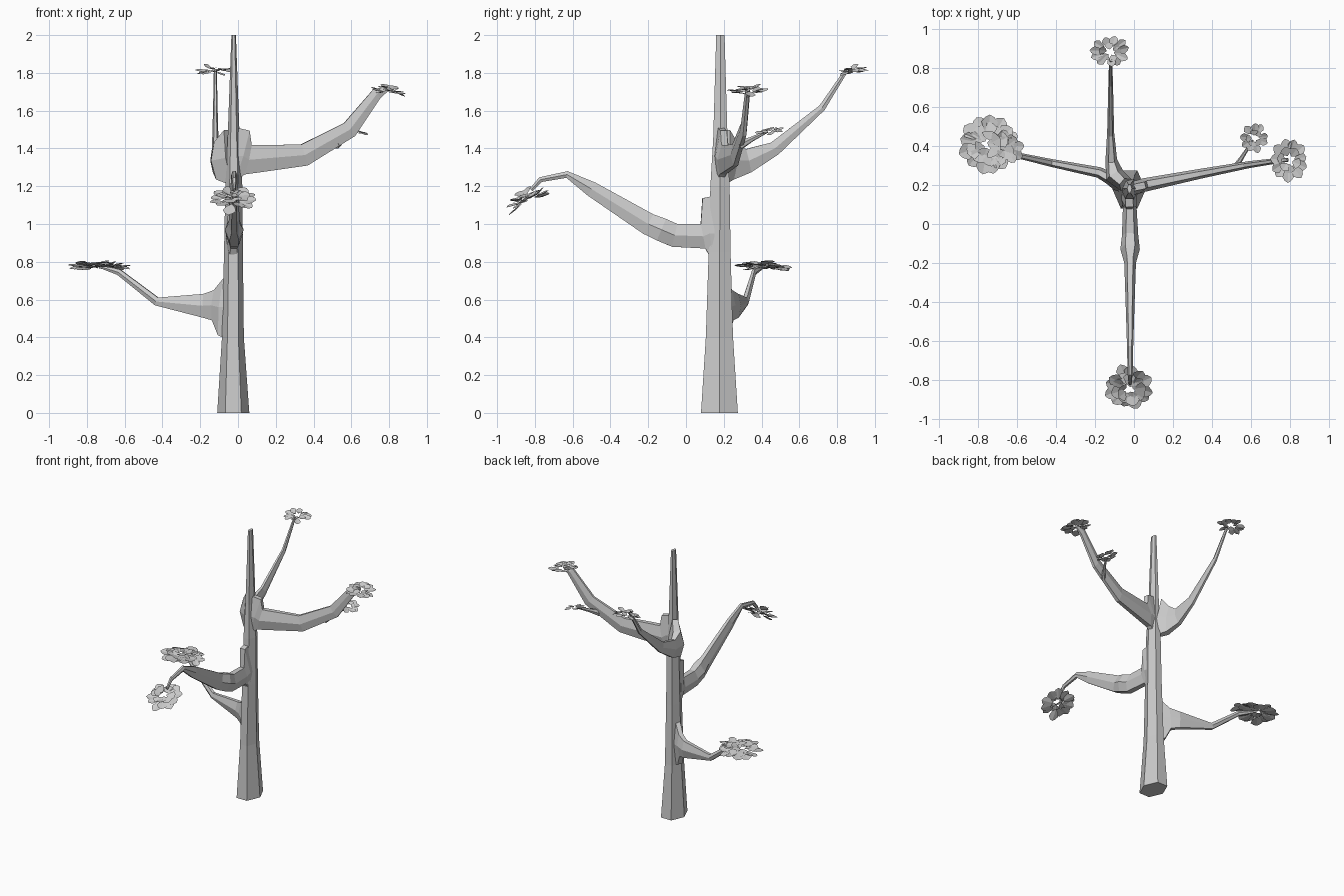
import bpy, bmesh, math, random
from mathutils import Vector, Matrix

if "Cube" in bpy.data.objects:
    bpy.data.objects.remove(bpy.data.objects["Cube"])

random.seed(4)

grey = bpy.data.materials.new("light grey")
grey.diffuse_color = (0.6, 0.6, 0.6, 1)
grey.use_nodes = True
grey.node_tree.nodes["Principled BSDF"].inputs["Base Color"].default_value = grey.diffuse_color


def finish(bm, name, recalc=True):
    if recalc:
        bmesh.ops.recalc_face_normals(bm, faces=bm.faces[:])
    me = bpy.data.meshes.new(name)
    bm.to_mesh(me)
    bm.free()
    me.materials.append(grey)
    ob = bpy.data.objects.new(name, me)
    bpy.context.scene.collection.objects.link(ob)
    return ob


def tube(name, rows, upright=False):
    """Six-sided tube through rows of (x, y, z, half width, half height)."""
    bm = bmesh.new()
    pts = [Vector(r[:3]) for r in rows]
    rings = []
    for i, (x, y, z, w, h) in enumerate(rows):
        if upright:
            side, up = Vector((1, 0, 0)), Vector((0, 1, 0))
        else:
            d1 = (pts[i] - pts[max(i - 1, 0)]).normalized()
            d2 = (pts[min(i + 1, len(pts) - 1)] - pts[i]).normalized()
            t = (d1 + d2).normalized()
            side = t.cross(Vector((0, 0, 1))).normalized()
            up = side.cross(t)
        ring = []
        for sx, sy in ((1, 0), (.5, 1), (-.5, 1), (-1, 0), (-.5, -1), (.5, -1)):
            ring.append(bm.verts.new(pts[i] + side * w * sx + up * h * sy))
        rings.append(ring)
    for a, b in zip(rings, rings[1:]):
        for k in range(6):
            bm.faces.new((a[k], a[(k + 1) % 6], b[(k + 1) % 6], b[k]))
    bm.faces.new(rings[0])
    bm.faces.new(rings[-1])
    return finish(bm, name)


def leaf(bm, mat, length, width):
    """Pointed leaf along local x, folded a little along its midrib."""
    def v(x, y, z):
        return bm.verts.new(mat @ Vector((x * length, y * width, z * length)))
    base, mid, tip = v(0, 0, 0), v(.6, 0, -.04), v(1, 0, 0)
    for s in (1, -1):
        a, b, c = v(.3, s * .34, .02), v(.65, s * .5, .03), v(.88, s * .28, .02)
        f = [base, mid, tip, c, b, a]
        bm.faces.new(f if s > 0 else f[::-1])


def cluster(name, centre, rx, ry, tiers, tilt=(0, 0), thick=.02, size=.7):
    """Rosette of leaves; tiers = (reach, height, count)."""
    bm = bmesh.new()
    frame = (Matrix.Translation(centre) @ Matrix.Rotation(math.radians(tilt[0]), 4, 'X')
             @ Matrix.Rotation(math.radians(tilt[1]), 4, 'Y'))
    for reach, height, count in tiers:
        for i in range(count):
            a = 2 * math.pi * (i + random.uniform(-.2, .2)) / count + reach * 3
            r = reach * random.uniform(.9, 1)
            tip = Vector((rx * r * math.cos(a), ry * r * math.sin(a),
                          height + random.uniform(-thick, thick)))
            start = Vector((tip.x * (1 - size), tip.y * (1 - size),
                            height * .6 + random.uniform(-.3, .3) * thick))
            d = tip - start
            x = d.normalized()
            y = Vector((0, 0, 1)).cross(x).normalized()
            m = Matrix((x, y, x.cross(y))).transposed().to_4x4()
            m = m @ Matrix.Rotation(random.uniform(-.25, .25), 4, 'X')
            leaf(bm, frame @ Matrix.Translation(start) @ m, d.length, min(rx, ry) * .55)
    return finish(bm, name, False)


# trunk
tube("trunk", [
    (-.025, .177, 0, .085, .0975), (-.027, .177, .4, .058, .072),
    (-.024, .178, .85, .05, .058), (-.022, .18, 1.2, .045, .051),
    (-.023, .182, 1.45, .032, .038), (-.023, .182, 2, .012, .022)], True)

# branches
tube("left_branch", [
    (-.05, .19, .56, .03, .17), (-.085, .205, .56, .035, .15),
    (-.125, .235, .57, .032, .08), (-.18, .265, .567, .028, .063),
    (-.43, .315, .59, .02, .022), (-.63, .36, .745, .014, .016),
    (-.73, .41, .775, .008, .008)])
tube("front_branch", [
    (-.025, .15, .95, .04, .2), (-.025, .125, .95, .04, .19),
    (-.022, .09, .935, .035, .066), (-.02, -.06, .94, .042, .062),
    (-.02, -.13, .97, .05, .062), (-.02, -.2, 1.0, .03, .058),
    (-.02, -.5, 1.185, .02, .04), (-.02, -.63, 1.262, .016, .018),
    (-.02, -.77, 1.235, .013, .014), (-.02, -.82, 1.18, .008, .01)])
tube("right_branch", [
    (-.01, .185, 1.36, .035, .15), (.02, .19, 1.36, .035, .14),
    (.05, .2, 1.34, .035, .08), (.35, .26, 1.365, .025, .058),
    (.59, .305, 1.5, .018, .045), (.735, .325, 1.69, .014, .03),
    (.79, .33, 1.715, .01, .012)])
tube("right_twig", [
    (.52, .29, 1.42, .016, .022), (.56, .35, 1.45, .01, .012),
    (.61, .43, 1.49, .006, .007)])
tube("back_branch", [
    (-.04, .2, 1.35, .04, .15), (-.1, .25, 1.335, .05, .1),
    (-.117, .33, 1.335, .03, .063), (-.12, .47, 1.40, .018, .037),
    (-.12, .72, 1.615, .012, .018), (-.12, .85, 1.815, .008, .01)])

# leaf clusters at the branch tips
cluster("left_leaves", (-.75, .41, .775), .16, .16,
        [(1, -.005, 13), (.75, .005, 10), (.45, .02, 6)])
cluster("left_inner_leaves", (-.66, .395, .775), .105, .1,
        [(1, 0, 9), (.6, .015, 5)])
cluster("front_leaves", (-.025, -.845, 1.14), .135, .13,
        [(1, -.02, 12), (.7, .005, 9), (.45, .02, 5)], (28, 0), .028)
cluster("right_leaves", (.795, .33, 1.705), .105, .12,
        [(1, -.005, 11), (.6, .015, 6)], (0, 8))
cluster("twig_leaves", (.617, .443, 1.492), .078, .082,
        [(1, -.003, 9), (.6, .008, 5)], (8, 8), .01)
cluster("back_leaves", (-.122, .885, 1.815), .108, .083,
        [(1, -.002, 11), (.6, .012, 6)], (12, 0), .02)
